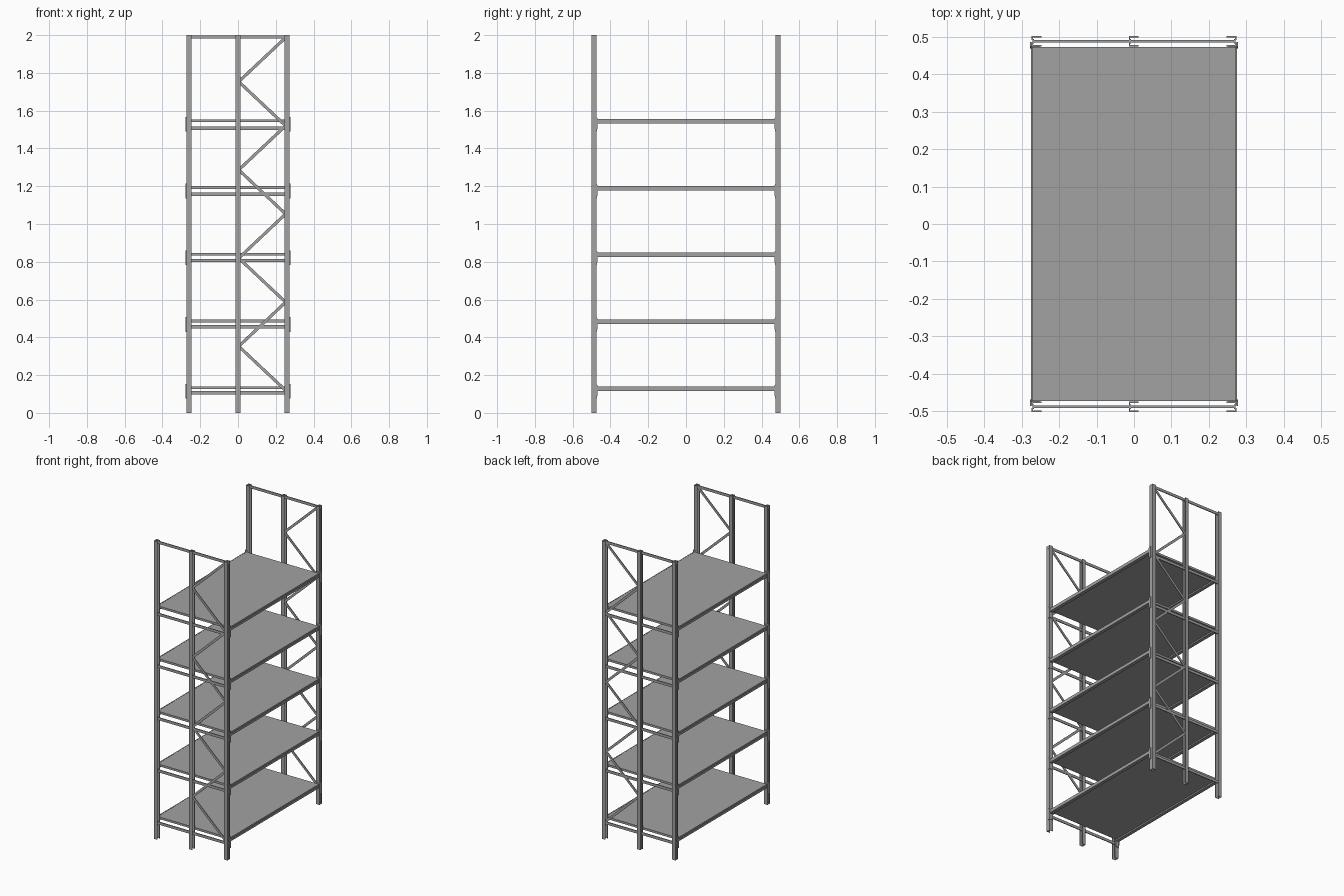
import bpy, bmesh
from math import atan2, hypot
from mathutils import Matrix, Vector

if "Cube" in bpy.data.objects:
    bpy.data.objects.remove(bpy.data.objects["Cube"])

POST_Y, SHELF_Y = 0.4875, 0.472
SHELF_Z = [0.140 + 0.3535 * i for i in range(5)]     # shelf top heights
BRACE_Z = [0.107 + 0.350 * i for i in range(5)] + [1.99]

steel = bpy.data.materials.new("dark_steel")
steel.diffuse_color = (0.36, 0.36, 0.36, 1)
steel.use_nodes = True
steel.node_tree.nodes["Principled BSDF"].inputs["Base Color"].default_value = steel.diffuse_color


def finish(name, bm):
    bmesh.ops.recalc_face_normals(bm, faces=bm.faces)
    me = bpy.data.meshes.new(name)
    bm.to_mesh(me)
    bm.free()
    me.materials.append(steel)
    ob = bpy.data.objects.new(name, me)
    bpy.context.collection.objects.link(ob)
    return ob


def box(name, lo, hi, rot=None, center=None):
    lo, hi = Vector(lo), Vector(hi)
    m = Matrix.Translation(center or (lo + hi) / 2)
    if rot is not None:
        m = m @ Matrix.Rotation(rot, 4, 'Y')
    bm = bmesh.new()
    bmesh.ops.create_cube(bm, size=1, matrix=m @ Matrix.Diagonal((*(hi - lo), 1)))
    return finish(name, bm)


def prism(name, pts, direction):
    """Extrude a closed 3D outline along a vector."""
    bm = bmesh.new()
    f = bm.faces.new([bm.verts.new(p) for p in pts])
    r = bmesh.ops.extrude_face_region(bm, geom=[f])
    bmesh.ops.translate(bm, vec=direction,
                        verts=[v for v in r['geom'] if isinstance(v, bmesh.types.BMVert)])
    return finish(name, bm)


def mirror(ob, x=False, y=False):
    m = ob.modifiers.new("mirror", 'MIRROR')
    m.use_axis = (x, y, False)
    m.use_mirror_merge = False
    return ob


# Upright C-channel posts, web on the outer side with a shallow centre groove
def post(name, x_web, s):
    w, h, t, g = 0.026, 0.0135, 0.003, 0.003
    prof = [(0, -h), (w, -h), (w, -h + t), (t, -h + t), (t, -g - t), (2 * t, -g - t),
            (2 * t, g + t), (t, g + t), (t, h - t), (w, h - t), (w, h), (0, h),
            (0, g), (t, g), (t, -g), (0, -g)]
    pts = [(x_web + s * a, -POST_Y + b, 0) for a, b in prof]
    mirror(prism(name, pts, (0, 0, 2.0)), y=True)


post("left_post", -0.273, 1)
post("middle_post", -0.0135, 1)
post("right_post", 0.273, -1)

# Horizontal braces of the end frames
for z in BRACE_Z:
    mirror(box("frame_crossbar", (-0.271, -POST_Y - 0.0028, z - 0.009),
               (0.271, -POST_Y + 0.0028, z + 0.009)), y=True)

# Zigzag diagonals in the right half of each end frame
nodes = [(0.252 if i % 2 == 0 else 0.004, 1.987 - 0.2335 * i) for i in range(9)]
for (x0, z0), (x1, z1) in zip(nodes, nodes[1:]):
    L = hypot(x1 - x0, z1 - z0)
    mirror(box("diagonal_brace", (-L / 2, -0.0025, -0.008), (L / 2, 0.0025, 0.008),
               rot=-atan2(z1 - z0, x1 - x0),
               center=Vector(((x0 + x1) / 2, -POST_Y, (z0 + z1) / 2))), y=True)

for z in SHELF_Z:
    # Shelf panel
    box("shelf_panel", (-0.270, -SHELF_Y, z - 0.014), (0.270, SHELF_Y, z))

    # Stepped long beams along the shelf sides
    prof = [(0.252, -0.023), (0.275, -0.023), (0.275, -0.009), (0.272, -0.009),
            (0.272, 0.001), (0.266, 0.001), (0.266, -0.014), (0.252, -0.014)]
    mirror(prism("shelf_beam", [(a, -SHELF_Y, z + b) for a, b in prof],
                 (0, 2 * SHELF_Y, 0)), x=True)

    # Corner brackets: outer plate with chamfered top, plus inner plate
    side = [(-0.486, -0.065), (-0.471, -0.065), (-0.468, -0.030),
            (-0.468, 0.004), (-0.474, 0.013), (-0.486, 0.013)]
    mirror(prism("bracket_outer_plate", [(0.2735, a, z + b) for a, b in side],
                 (0.0035, 0, 0)), x=True, y=True)
    mirror(box("bracket_inner_plate", (0.252, -0.4735, z - 0.063),
               (0.2755, -0.4705, z + 0.010)), x=True, y=True)
